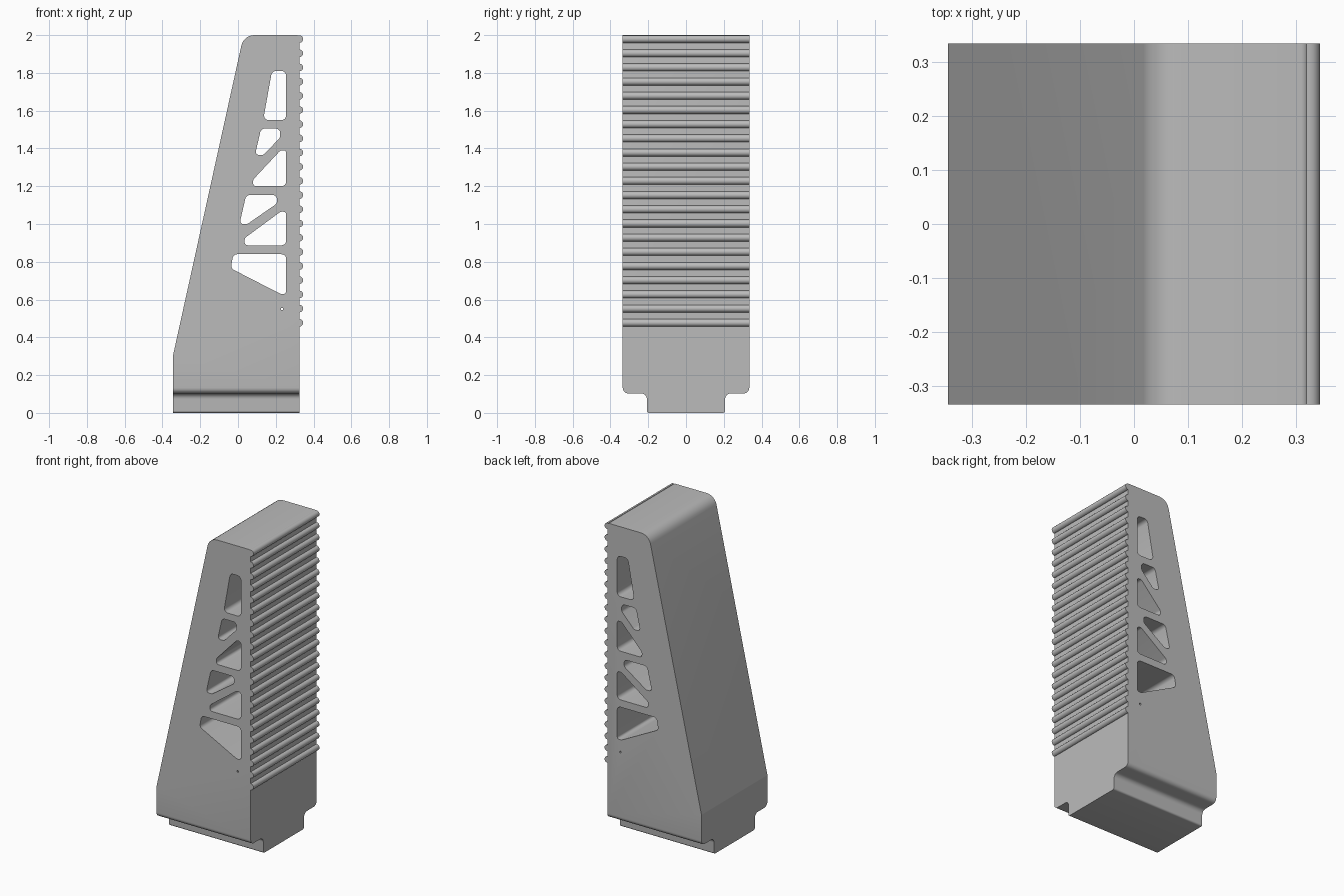
import bpy
import bmesh
from math import pi, cos, sin, radians
from mathutils import Vector

cube = bpy.data.objects.get("Cube")
if cube:
    bpy.data.objects.remove(cube, do_unlink=True)

grey = bpy.data.materials.new("plain grey")
grey.use_nodes = True
tone = (0.5, 0.5, 0.5, 1)
grey.diffuse_color = tone
grey.node_tree.nodes["Principled BSDF"].inputs["Base Color"].default_value = tone


def rounded(corners, steps=6):
    """Outline from (u, v, radius) corners, each replaced by a tangent arc."""
    pts = []
    for i, (u, v, r) in enumerate(corners):
        p = Vector((u, v))
        a = Vector(corners[i - 1][:2]) - p
        b = Vector(corners[(i + 1) % len(corners)][:2]) - p
        if r == 0:
            pts.append(p)
            continue
        half = a.angle(b) / 2
        reach = min(r / abs(sin(half) / cos(half)), a.length * 0.48, b.length * 0.48)
        r = reach * sin(half) / cos(half)
        centre = p + (a.normalized() + b.normalized()).normalized() * (r / sin(half))
        start = p + a.normalized() * reach - centre
        end = p + b.normalized() * reach - centre
        for k in range(steps + 1):
            t = k / steps
            sweep = pi - 2 * half
            arc = (start * sin((1 - t) * sweep) + end * sin(t * sweep)) / sin(sweep)
            pts.append(centre + arc)
    return pts


def prism(name, outlines, axis, depth):
    """Extrude outlines symmetrically along the x or y axis."""
    bm = bmesh.new()
    for pts in outlines:
        place = (lambda p: (p[0], -depth, p[1])) if axis == "y" else (lambda p: (-depth, p[0], p[1]))
        face = bm.faces.new([bm.verts.new(place(p)) for p in pts])
        new = bmesh.ops.extrude_face_region(bm, geom=[face])["geom"]
        shift = (0, 2 * depth, 0) if axis == "y" else (2 * depth, 0, 0)
        bmesh.ops.translate(bm, vec=shift, verts=[g for g in new if isinstance(g, bmesh.types.BMVert)])
    bmesh.ops.recalc_face_normals(bm, faces=bm.faces)
    mesh = bpy.data.meshes.new(name)
    bm.to_mesh(mesh)
    bm.free()
    mesh.materials.append(grey)
    obj = bpy.data.objects.new(name, mesh)
    bpy.context.collection.objects.link(obj)
    return obj


def activate(obj):
    bpy.ops.object.select_all(action="DESELECT")
    obj.select_set(True)
    bpy.context.view_layer.objects.active = obj


def combine(obj, tool, operation):
    tool.hide_render = True
    mod = obj.modifiers.new("cut", "BOOLEAN")
    mod.operation, mod.object, mod.solver = operation, tool, "EXACT"
    activate(obj)
    bpy.ops.object.modifier_apply(modifier=mod.name)
    bpy.data.objects.remove(tool, do_unlink=True)


HALF = 0.335    # half width
FACE = 0.325    # ribbed face

# Tapered body
body = prism("tapered_body", [rounded([
    (-0.345, 0, 0), (FACE, 0, 0), (FACE, 2, 0.015), (0.03, 2, 0.07), (-0.345, 0.3, 0.02)])], "y", HALF)

# Stepped foot: narrow tongue below the full-width body
side = [(0.207, 0, 0.012), (0.207, 0.103, 0.03), (HALF, 0.103, 0.03), (HALF + 0.0, 2.2, 0)]
side += [(-u, v, r) for u, v, r in reversed(side)]
combine(body, prism("foot_cutter", [rounded(side)], "x", 0.6), "INTERSECT")

# Truss windows and pin hole
windows = [
    [(0.18, 1.81), (0.255, 1.81), (0.255, 1.55), (0.133, 1.55)],
    [(0.122, 1.505), (0.223, 1.505), (0.223, 1.458), (0.135, 1.365), (0.09, 1.365)],
    [(0.255, 1.39), (0.255, 1.2), (0.08, 1.2), (0.08, 1.235), (0.225, 1.39)],
    [(0.043, 1.153), (0.206, 1.153), (0.206, 1.108), (0.05, 1.0), (0.008, 1.0)],
    [(0.255, 1.065), (0.255, 0.887), (0.035, 0.887), (0.035, 0.925), (0.225, 1.065)],
    [(-0.025, 0.84), (0.255, 0.84), (0.255, 0.63), (0.225, 0.63), (-0.038, 0.765)],
]
holes = [rounded([(x, z, 0.025) for x, z in w]) for w in windows]
holes.append([(0.233 + 0.006 * cos(k * pi / 6), 0.55 + 0.006 * sin(k * pi / 6)) for k in range(12)])
combine(body, prism("window_cutter", holes, "y", 0.6), "DIFFERENCE")

# Grip ribs: half-round bars up the face
ribs = []
for i in range(21):
    z = 0.477 + i * 0.0751
    arc = [(FACE + 0.02 * cos(a), z + 0.02 * sin(a)) for a in [pi * (k / 10 - 0.5) for k in range(11)]]
    ribs.append([(FACE - 0.005, z - 0.02)] + arc + [(FACE - 0.005, z + 0.02)])
grip = prism("grip_ribs", ribs, "y", HALF)

for obj in (body, grip):
    activate(obj)
    bpy.ops.object.shade_smooth_by_angle(angle=radians(30))
